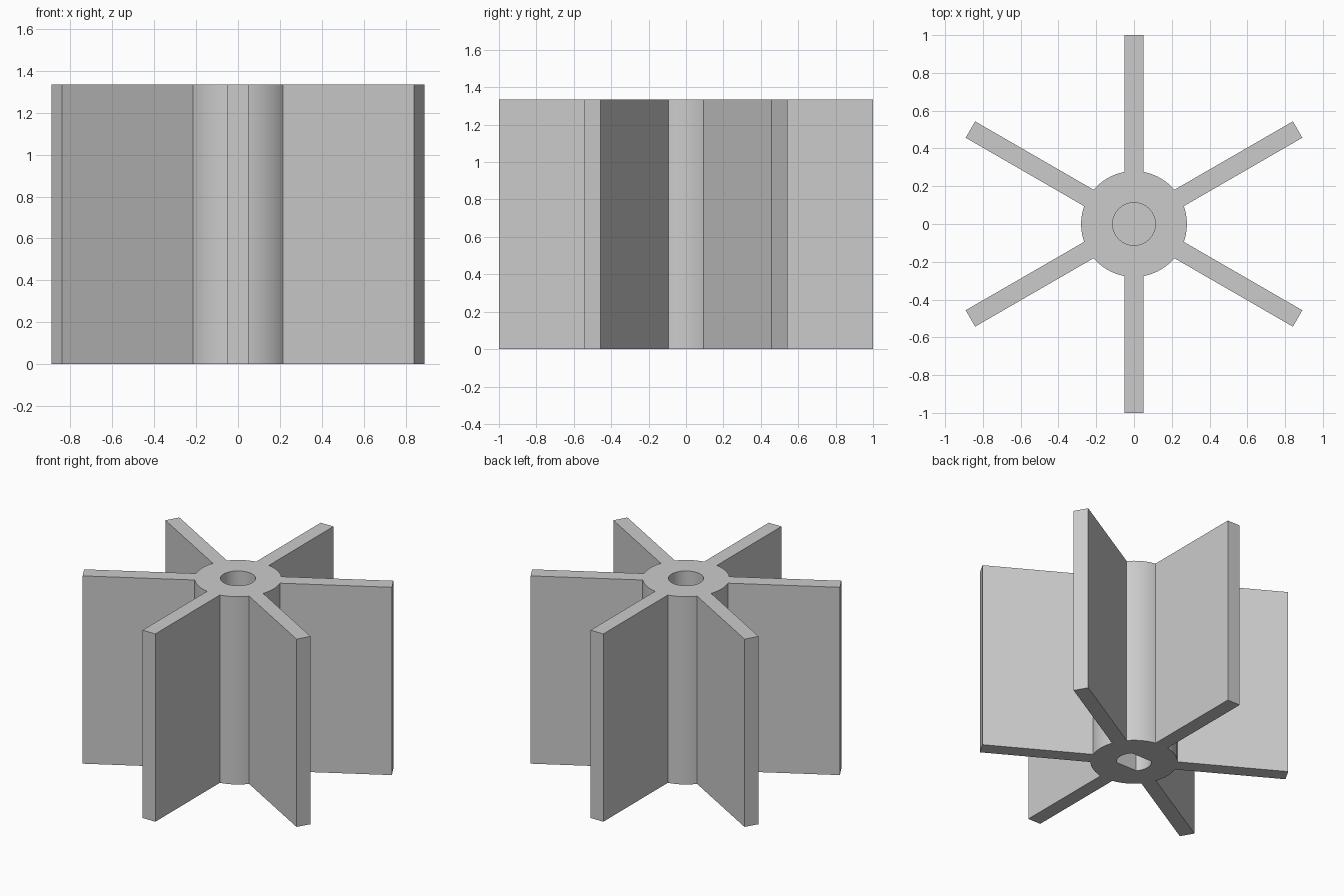
import bpy
import bmesh
from math import asin, cos, pi, radians, sin, sqrt

cube = bpy.data.objects.get("Cube")
if cube:
    bpy.data.objects.remove(cube)

HEIGHT = 1.335
HUB_R = 0.28
BLADES = 6
HALF_T = 0.05          # half blade thickness
TIP = 1.0              # blade tip distance from the axis
BORE_R = 0.113
FLAT = 0.077           # distance of the shaft flats from the axis
TOP_FLOOR = HEIGHT - 0.6
SHAFT_DEPTH = 0.4


def arc(r, start, end, steps):
    return [(r * cos(start + (end - start) * i / steps),
             r * sin(start + (end - start) * i / steps)) for i in range(steps + 1)]


def wheel_outline():
    """Hub circle interrupted by straight, square-ended blades."""
    points = []
    step = 2 * pi / BLADES
    root = asin(HALF_T / HUB_R)
    for i in range(BLADES):
        a = radians(30) + i * step
        for side in (-HALF_T, HALF_T):
            points.append((TIP * cos(a) - side * sin(a), TIP * sin(a) + side * cos(a)))
        points += arc(HUB_R, a + root, a + step - root, 12)
    return points


def shaft_outline():
    """Round shaft socket with two opposite flats."""
    a = asin(FLAT / BORE_R)
    return arc(BORE_R, -a, a, 16) + arc(BORE_R, pi - a, pi + a, 16)


def ring(bm, points, z):
    verts = [bm.verts.new((x, y, z)) for x, y in points]
    n = len(verts)
    edges = [bm.edges.new((verts[i], verts[(i + 1) % n])) for i in range(n)]
    return verts, edges


def wall(bm, lower, upper):
    n = len(lower)
    for i in range(n):
        j = (i + 1) % n
        bm.faces.new((lower[i], lower[j], upper[j], upper[i]))


def fill(bm, edges):
    bmesh.ops.triangle_fill(bm, edges=edges, use_beauty=True)


bm = bmesh.new()

# Blades and hub
bottom, bottom_edges = ring(bm, wheel_outline(), 0)
top, top_edges = ring(bm, wheel_outline(), HEIGHT)

# Round bore from above
circle = arc(BORE_R, 0, 2 * pi, 48)[:-1]
bore_mouth, bore_mouth_edges = ring(bm, circle, HEIGHT)
bore_floor, bore_floor_edges = ring(bm, circle, TOP_FLOOR)

# Flatted shaft socket from below
socket_mouth, socket_mouth_edges = ring(bm, shaft_outline(), 0)
socket_end, socket_end_edges = ring(bm, shaft_outline(), SHAFT_DEPTH)

# Caps first, then the walls between them
fill(bm, top_edges + bore_mouth_edges)
fill(bm, bottom_edges + socket_mouth_edges)
fill(bm, bore_floor_edges)
fill(bm, socket_end_edges)
wall(bm, bottom, top)
wall(bm, bore_floor, bore_mouth)
wall(bm, socket_mouth, socket_end)
bmesh.ops.recalc_face_normals(bm, faces=bm.faces[:])

mesh = bpy.data.meshes.new("paddle_wheel")
bm.to_mesh(mesh)
bm.free()
wheel = bpy.data.objects.new("paddle_wheel", mesh)
bpy.context.collection.objects.link(wheel)

# Plain grey plastic
grey = bpy.data.materials.new("grey_plastic")
grey.use_nodes = True
colour = (0.6, 0.6, 0.6, 1)
grey.diffuse_color = colour
grey.node_tree.nodes["Principled BSDF"].inputs["Base Color"].default_value = colour
mesh.materials.append(grey)

# Smooth round walls, sharp corners
bpy.ops.object.select_all(action="DESELECT")
wheel.select_set(True)
bpy.context.view_layer.objects.active = wheel
bpy.ops.object.shade_smooth_by_angle(angle=radians(30))
